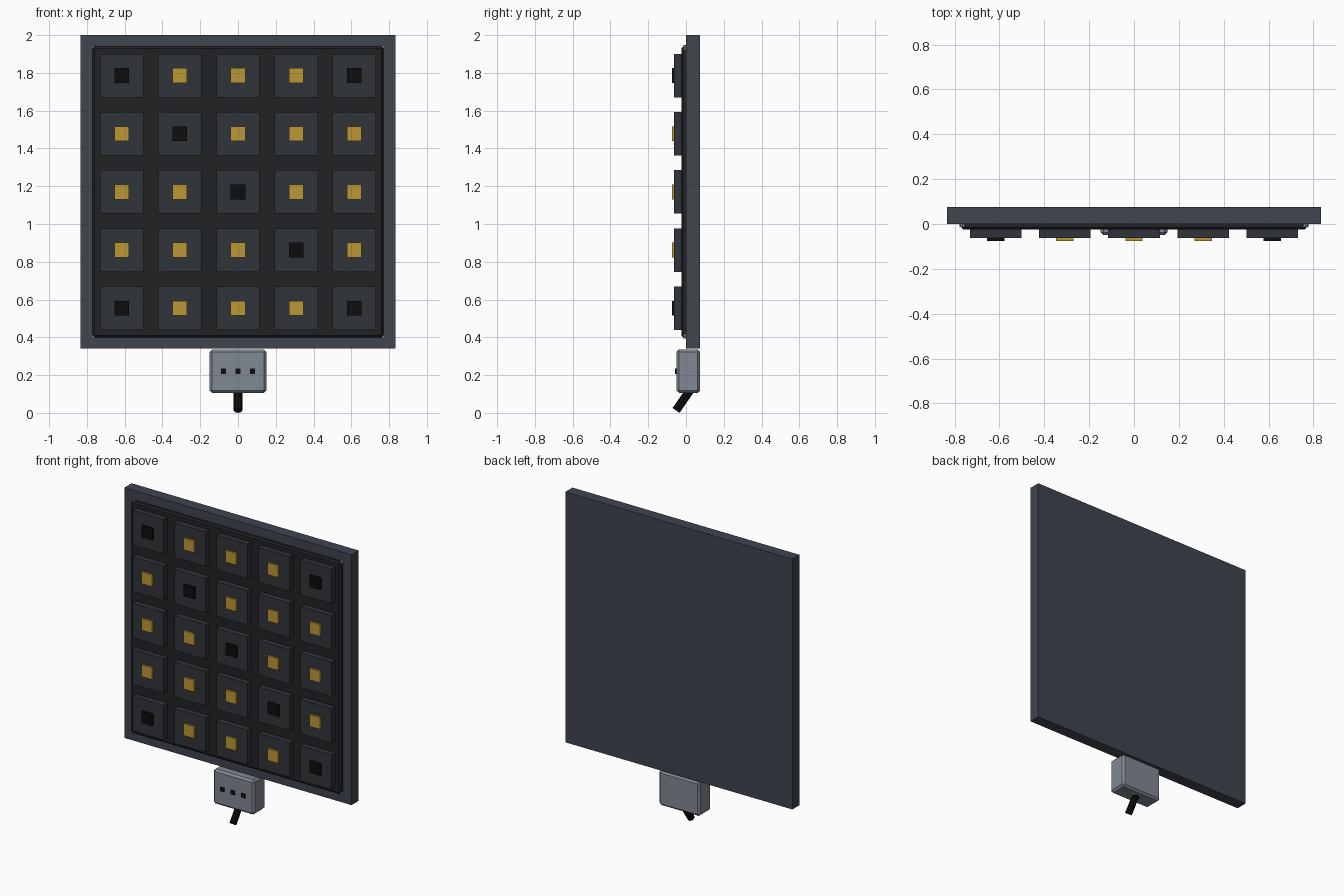
import bpy, bmesh
from mathutils import Vector

if "Cube" in bpy.data.objects:
    bpy.data.objects.remove(bpy.data.objects["Cube"])


def material(name, rgb):
    m = bpy.data.materials.new(name)
    m.diffuse_color = (*rgb, 1)
    m.use_nodes = True
    m.node_tree.nodes["Principled BSDF"].inputs["Base Color"].default_value = m.diffuse_color
    return m


FRAME = material("slate", (0.05, 0.058, 0.076))
DARK = material("charcoal", (0.015, 0.016, 0.018))
TILE = material("dark_slate", (0.03, 0.033, 0.041))
GOLD = material("gold", (0.5, 0.31, 0.035))
BLACK = material("black", (0.004, 0.004, 0.004))
STEEL = material("steel", (0.22, 0.25, 0.29))


def finish(bm, name, mat):
    me = bpy.data.meshes.new(name)
    bm.to_mesh(me)
    bm.free()
    me.materials.append(mat)
    ob = bpy.data.objects.new(name, me)
    bpy.context.collection.objects.link(ob)
    return ob


def box(name, lo, hi, mat, bevel=0):
    bm = bmesh.new()
    bmesh.ops.create_cube(bm, size=1)
    for v in bm.verts:
        v.co = Vector([lo[i] if v.co[i] < 0 else hi[i] for i in range(3)])
    if bevel:
        bmesh.ops.bevel(bm, geom=bm.edges[:], offset=bevel, segments=1,
                        affect='EDGES', profile=0.5)
    return finish(bm, name, mat)


def rod(name, a, b, radius, sides, mat):
    a, b = Vector(a), Vector(b)
    bm = bmesh.new()
    bmesh.ops.create_cone(bm, cap_ends=True, segments=sides, radius1=radius,
                          radius2=radius, depth=(b - a).length)
    ob = finish(bm, name, mat)
    ob.rotation_mode = 'QUATERNION'
    ob.rotation_quaternion = (b - a).to_track_quat('Z', 'Y')
    ob.location = (a + b) / 2
    return ob


# Back panel and raised dark board
MID = 1.17
box("back_panel", (-0.833, 0, 0.34), (0.833, 0.075, 2.0), FRAME)
box("board", (-0.77, -0.025, MID - 0.77), (0.77, 0.01, MID + 0.77), DARK, 0.01)

# Corner studs, mostly hidden under the board
for sx in (-1, 1):
    for sz in (-1, 1):
        x, z = sx * 0.764, MID + sz * 0.764
        rod("corner_stud", (x, 0.005, z), (x, -0.013, z), 0.013, 8, STEEL)

# Grid of tiles, each with a small square light; diagonal and corners are dark
STEP = 0.308
for row in range(5):
    for col in range(5):
        x, z = (col - 2) * STEP, MID + (2 - row) * STEP
        off = row == col or (row in (0, 4) and col in (0, 4))
        box("tile", (x - 0.115, -0.0625, z - 0.115),
            (x + 0.115, -0.022, z + 0.115), TILE)
        box("light", (x - 0.039, -0.075, z - 0.039),
            (x + 0.039, -0.06, z + 0.039), BLACK if off else GOLD)

# Connector box with three indicators
box("connector_box", (-0.15, -0.05, 0.106), (0.15, 0.075, 0.336), STEEL, 0.013)
for x in (-0.077, 0, 0.077):
    box("indicator", (x - 0.0135, -0.057, 0.207),
        (x + 0.0135, -0.045, 0.234), BLACK)

# Cable stub angled forward and down
rod("cable", (0, 0.025, 0.125), (0, -0.053, 0.013), 0.0225, 8, BLACK)
